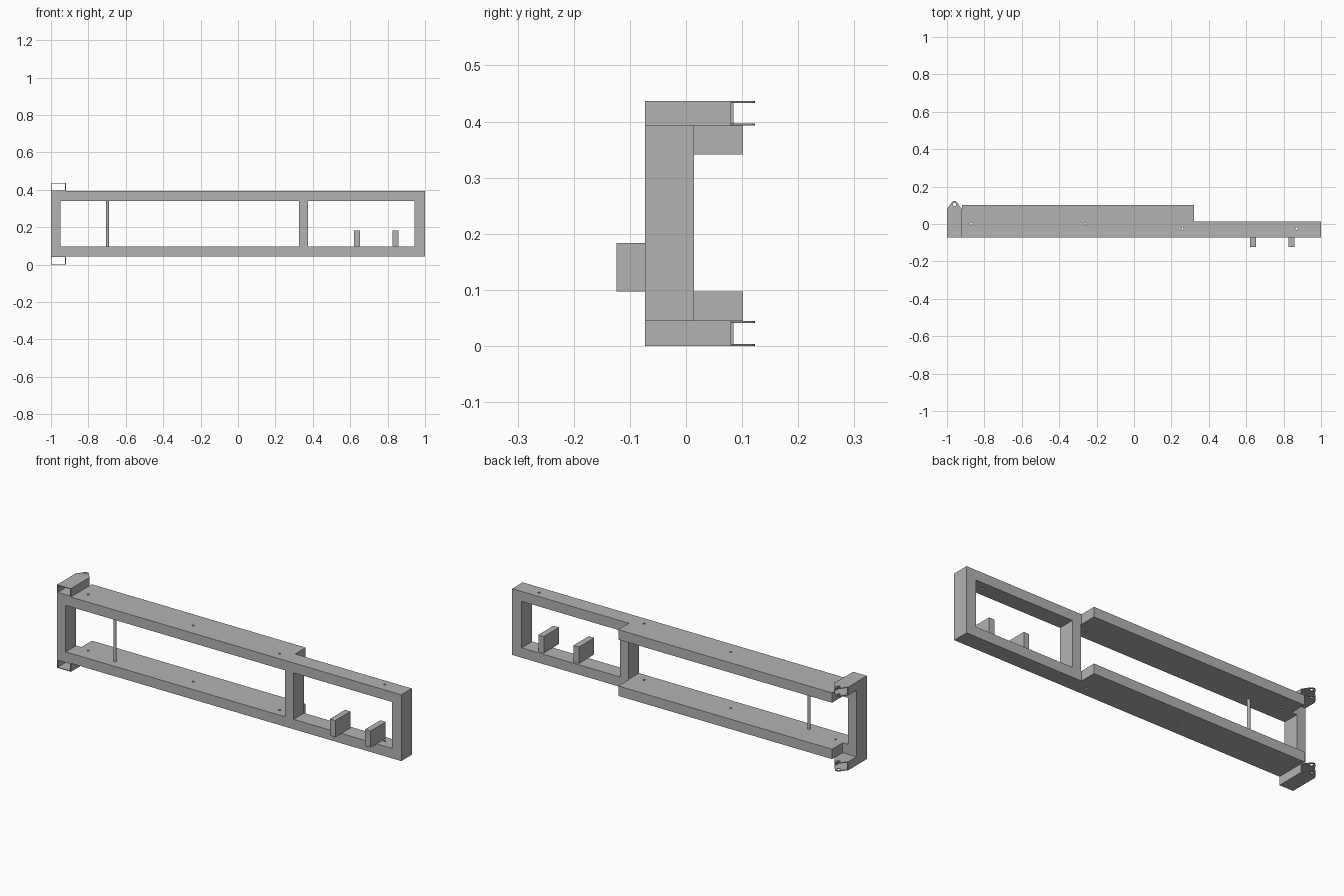
import bpy, bmesh, math

cube = bpy.data.objects.get("Cube")
if cube:
    bpy.data.objects.remove(cube, do_unlink=True)

steel = bpy.data.materials.new("grey_steel")
steel.use_nodes = True
GREY = (0.45, 0.45, 0.45, 1)
steel.diffuse_color = GREY
steel.node_tree.nodes["Principled BSDF"].inputs["Base Color"].default_value = GREY


def prism(name, outline, z0, z1):
    """Extrude an xy outline between two heights."""
    bm = bmesh.new()
    base = bm.faces.new([bm.verts.new((x, y, z0)) for x, y in outline])
    top = bmesh.ops.extrude_face_region(bm, geom=[base])["geom"]
    verts = [g for g in top if isinstance(g, bmesh.types.BMVert)]
    bmesh.ops.translate(bm, verts=verts, vec=(0, 0, z1 - z0))
    bmesh.ops.recalc_face_normals(bm, faces=bm.faces)
    mesh = bpy.data.meshes.new(name)
    bm.to_mesh(mesh)
    bm.free()
    mesh.materials.append(steel)
    ob = bpy.data.objects.new(name, mesh)
    bpy.context.collection.objects.link(ob)
    return ob


def box(name, x0, x1, y0, y1, z0, z1):
    return prism(name, [(x0, y0), (x1, y0), (x1, y1), (x0, y1)], z0, z1)


def arc(x, y, r, start, end, n):
    angles = [math.radians(start + (end - start) * i / n) for i in range(n + 1)]
    return [(x + r * math.cos(a), y + r * math.sin(a)) for a in angles]


def cylinder(name, x, y, r, z0, z1):
    return prism(name, arc(x, y, r, 0, 360, 20)[:-1], z0, z1)


def cut(ob, cutter):
    """Subtract the cutter, then discard it."""
    cutter.hide_render = True
    mod = ob.modifiers.new("cut", 'BOOLEAN')
    mod.operation, mod.solver, mod.object = 'DIFFERENCE', 'EXACT', cutter
    bpy.context.view_layer.objects.active = ob
    bpy.ops.object.modifier_apply(modifier=mod.name)
    bpy.data.objects.remove(cutter, do_unlink=True)


def smooth(ob):
    bpy.ops.object.select_all(action='DESELECT')
    ob.select_set(True)
    bpy.context.view_layer.objects.active = ob
    bpy.ops.object.shade_smooth_by_angle()


FRONT, MID, REAR = -0.073, 0.014, 0.102
LOW, HIGH = 0.045, 0.393          # outer heights of the frame
INNER_LOW, INNER_HIGH = 0.097, 0.341

# Frame: stepped slab with its rear gap, windows and bolt holes cut away
frame = prism("frame", [(-1, FRONT), (1, FRONT), (1, MID), (0.322, MID),
                        (0.322, REAR), (-0.92, REAR), (-0.92, MID), (-1, MID)], LOW, HIGH)
cut(frame, box("rear_gap", -1.2, 0.5, MID, 0.3, INNER_LOW, INNER_HIGH))
for x0, x1 in ((-0.95, 0.325), (0.375, 0.945)):
    cut(frame, box("window", x0, x1, -0.3, 0.3, INNER_LOW, INNER_HIGH))
for x, y in ((-0.87, 0), (-0.26, 0), (0.26, -0.025), (0.87, -0.025)):
    cut(frame, cylinder("bolt_hole", x, y, 0.006, -0.2, 0.6))
smooth(frame)

# Upright rod between the beams
smooth(cylinder("rod", -0.697, -0.025, 0.008, INNER_LOW, INNER_HIGH))

# Two support blocks on the lower beam
for i, x in enumerate((0.62, 0.825)):
    box(f"support_block_{i + 1}", x, x + 0.032, -0.124, 0.002, INNER_LOW, 0.184)

# Hinge brackets: open sleeves whose top and bottom plates end in drilled lugs
T = 0.004
lug = [(-1, FRONT), (-0.92, FRONT), (-0.92, 0.08)]
lug += arc(-0.96, 0.105, 0.018, 30, 150, 10) + [(-1, 0.08)]
for name, z0, z1 in (("lower", 0, LOW), ("upper", HIGH, 0.437)):
    for side, z in (("bottom", z0), ("top", z1 - T)):
        plate = prism(f"{name}_bracket_{side}_plate", lug, z, z + T)
        cut(plate, cylinder("pin_hole", -0.96, 0.105, 0.009, z - 0.02, z + 0.02))
        smooth(plate)
    box(f"{name}_bracket_inner_wall", -0.92 - T, -0.92, FRONT, 0.08, z0 + T, z1 - T)
    box(f"{name}_bracket_outer_wall", -1, -1 + T, FRONT, 0.085, z0 + T, z1 - T)
